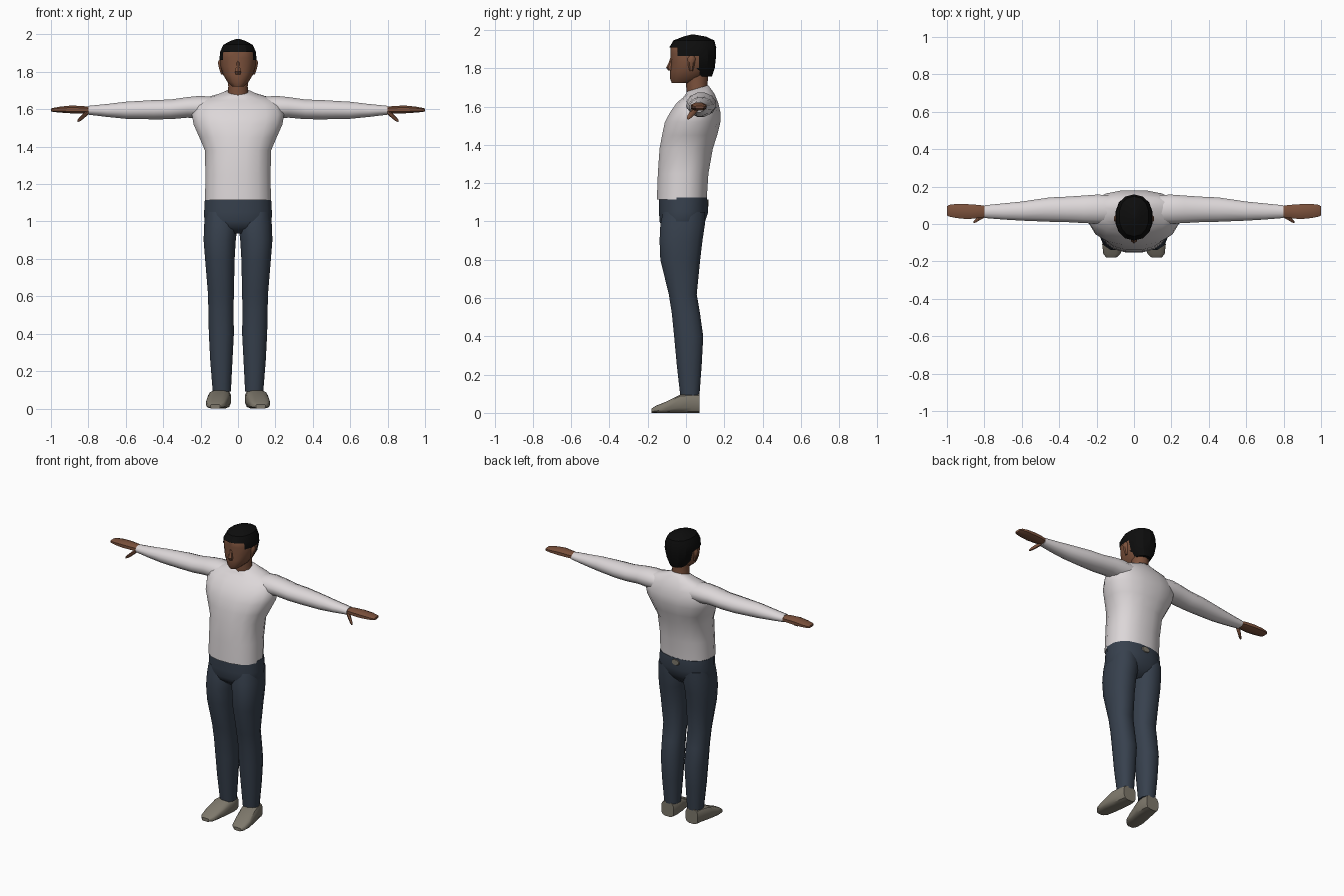
import bpy, bmesh, math


def colour(name, rgb):
    m = bpy.data.materials.new(name)
    m.diffuse_color = (*rgb, 1)
    return m


SHIRT = colour("off_white_cloth", (0.72, 0.68, 0.69))
DENIM = colour("dark_blue_cloth", (0.038, 0.052, 0.075))
SKIN = colour("brown_skin", (0.20, 0.083, 0.045))
HAIR = colour("black_hair", (0.004, 0.004, 0.004))
SHOE = colour("grey_tan_leather", (0.21, 0.19, 0.15))


def finish(bm, name, mat, mirror=False, angle=50):
    bmesh.ops.recalc_face_normals(bm, faces=bm.faces)
    me = bpy.data.meshes.new(name)
    bm.to_mesh(me)
    bm.free()
    me.materials.append(mat)
    for p in me.polygons:
        p.use_smooth = True
    me.set_sharp_from_angle(angle=math.radians(angle))
    ob = bpy.data.objects.new(name, me)
    bpy.context.collection.objects.link(ob)
    if mirror:
        ob.modifiers.new("mirror", 'MIRROR')
    return ob


def loft(name, mat, axis, rings, n=12, square=1.0, mirror=False, angle=50, keep=None):
    """Rings are (position, a0, a1, b0, b1[, tilt]); a and b are the two cross axes.
    keep is an optional rule on face centres."""
    bm = bmesh.new()
    loops = []
    for t, a0, a1, b0, b1, *tilt in rings:
        k = tilt[0] if tilt else 0
        loop = []
        for i in range(n):
            w = 2 * math.pi * (i + 0.5) / n
            c, s = math.cos(w), math.sin(w)
            c = math.copysign(abs(c) ** square, c) / math.cos(math.pi / n) ** square
            s = math.copysign(abs(s) ** square, s)
            if n % 4 == 0:
                s /= math.cos(math.pi / n) ** square
            a = (a0 + a1) / 2 + c * (a1 - a0) / 2
            b = (b0 + b1) / 2 + s * (b1 - b0) / 2
            p = t + k * s * (b1 - b0) / 2
            co = {'x': (p, a, b), 'y': (a, p, b), 'z': (a, b, p)}[axis]
            loop.append(bm.verts.new(co))
        loops.append(loop)
    for lo, hi in zip(loops, loops[1:]):
        for i in range(n):
            j = (i + 1) % n
            bm.faces.new((lo[i], lo[j], hi[j], hi[i]))
    bm.faces.new(loops[0][::-1])
    bm.faces.new(loops[-1])
    if keep:
        bad = [f for f in bm.faces if not keep(f.calc_center_median())]
        bmesh.ops.delete(bm, geom=bad, context='FACES')
    return finish(bm, name, mat, mirror, angle)


# Shirt body and sleeves
loft("shirt_body", SHIRT, 'z', [
    (1.115, -.176, .176, -.152, .108), (1.25, -.174, .174, -.147, .117),
    (1.38, -.177, .177, -.138, .140), (1.45, -.207, .207, -.125, .163),
    (1.52, -.238, .238, -.110, .180), (1.57, -.246, .246, -.083, .180),
    (1.62, -.232, .232, -.048, .168), (1.655, -.19, .19, -.015, .150, .1),
    (1.68, -.10, .10, .0, .130, .2), (1.695, -.06, .06, .005, .115, .3)],
    n=16, square=.85, angle=60)
loft("sleeve", SHIRT, 'x', [
    (.13, .0, .155, 1.55, 1.665), (.20, .002, .157, 1.55, 1.672),
    (.27, .005, .152, 1.555, 1.665), (.36, .010, .146, 1.547, 1.652),
    (.45, .012, .142, 1.546, 1.649), (.60, .018, .120, 1.549, 1.640),
    (.70, .024, .110, 1.559, 1.628), (.80, .032, .100, 1.571, 1.618)],
    n=12, mirror=True)

# Hands and thumbs
loft("hand", SKIN, 'x', [
    (.78, .040, .094, 1.578, 1.612), (.83, .032, .102, 1.578, 1.617),
    (.89, .026, .106, 1.578, 1.620), (.95, .032, .107, 1.582, 1.614),
    (.99, .040, .102, 1.586, 1.607), (1.0, .046, .094, 1.589, 1.603)],
    n=8, square=.8, mirror=True)
loft("thumb", SKIN, 'x', [
    (.80, .034, .062, 1.572, 1.596), (.825, .020, .045, 1.550, 1.580),
    (.845, .008, .028, 1.535, 1.560), (.857, .005, .017, 1.532, 1.545)],
    n=6, mirror=True)

# Trousers
loft("trouser_seat", DENIM, 'z', [
    (.935, -.10, .10, -.085, .045), (.97, -.165, .165, -.125, .080),
    (1.0, -.180, .180, -.138, .100), (1.05, -.181, .181, -.141, .116),
    (1.125, -.177, .177, -.141, .110)], n=16, square=.85, angle=70)
loft("trouser_leg", DENIM, 'z', [
    (.09, .038, .135, -.030, .070), (.25, .030, .148, -.048, .082),
    (.40, .022, .156, -.062, .090), (.52, .024, .158, -.074, .073),
    (.62, .022, .161, -.090, .056), (.80, .018, .176, -.134, .074),
    (.90, .012, .184, -.138, .086), (.98, .002, .181, -.134, .098),
    (1.05, .015, .174, -.120, .100)], n=12, square=.85, mirror=True, angle=60)

# Waist tab at the back
loft("waist_tab", SHOE, 'y', [
    (.110, -.03, .03, 1.075, 1.115), (.118, -.025, .025, 1.08, 1.115)], n=8)

# Shoes
loft("shoe", SHOE, 'y', [
    (-.18, .095, .148, .0, .022), (-.16, .072, .164, .0, .036),
    (-.11, .058, .170, .0, .056), (-.03, .042, .160, .0, .096),
    (.03, .038, .146, .0, .100), (.07, .045, .138, .0, .098)],
    n=12, square=.6, mirror=True, angle=40)

# Neck, head and face
loft("neck", SKIN, 'z', [
    (1.67, -.056, .056, .004, .118, .2), (1.72, -.052, .052, .0, .112),
    (1.79, -.055, .055, .0, .120)], n=10)
loft("head", SKIN, 'z', [
    (1.722, -.030, .030, -.074, .035), (1.745, -.056, .056, -.083, .085),
    (1.785, -.080, .080, -.083, .125), (1.83, -.093, .093, -.078, .140),
    (1.875, -.094, .094, -.082, .145), (1.915, -.086, .086, -.080, .140),
    (1.945, -.062, .062, -.050, .115)], n=14, square=.9, angle=40)
loft("nose", SKIN, 'z', [
    (1.787, -.014, .014, -.092, -.06), (1.803, -.016, .016, -.104, -.06),
    (1.83, -.010, .010, -.090, -.06), (1.86, -.006, .006, -.080, -.06)], n=6, angle=30)
loft("ear", SKIN, 'z', [
    (1.785, .075, .090, .018, .036), (1.82, .080, .102, .010, .045),
    (1.85, .080, .108, .008, .050), (1.865, .080, .100, .015, .045)],
    n=6, mirror=True)


# Hair cap: high over the brow, lower at the temples, down to the nape behind
def hair_area(c):
    if c.y > .055:
        return c.z > 1.755
    if c.y > -.045:
        return c.z > 1.865
    return c.z > 1.905


loft("hair", HAIR, 'z', [
    (1.757, -.050, .050, .02, .135), (1.80, -.083, .083, -.070, .150),
    (1.864, -.099, .099, -.087, .157), (1.907, -.096, .096, -.088, .158),
    (1.945, -.078, .078, -.066, .148), (1.965, -.040, .040, -.015, .105),
    (1.975, -.010, .010, .025, .050)], n=14, square=.9, angle=25, keep=hair_area)
